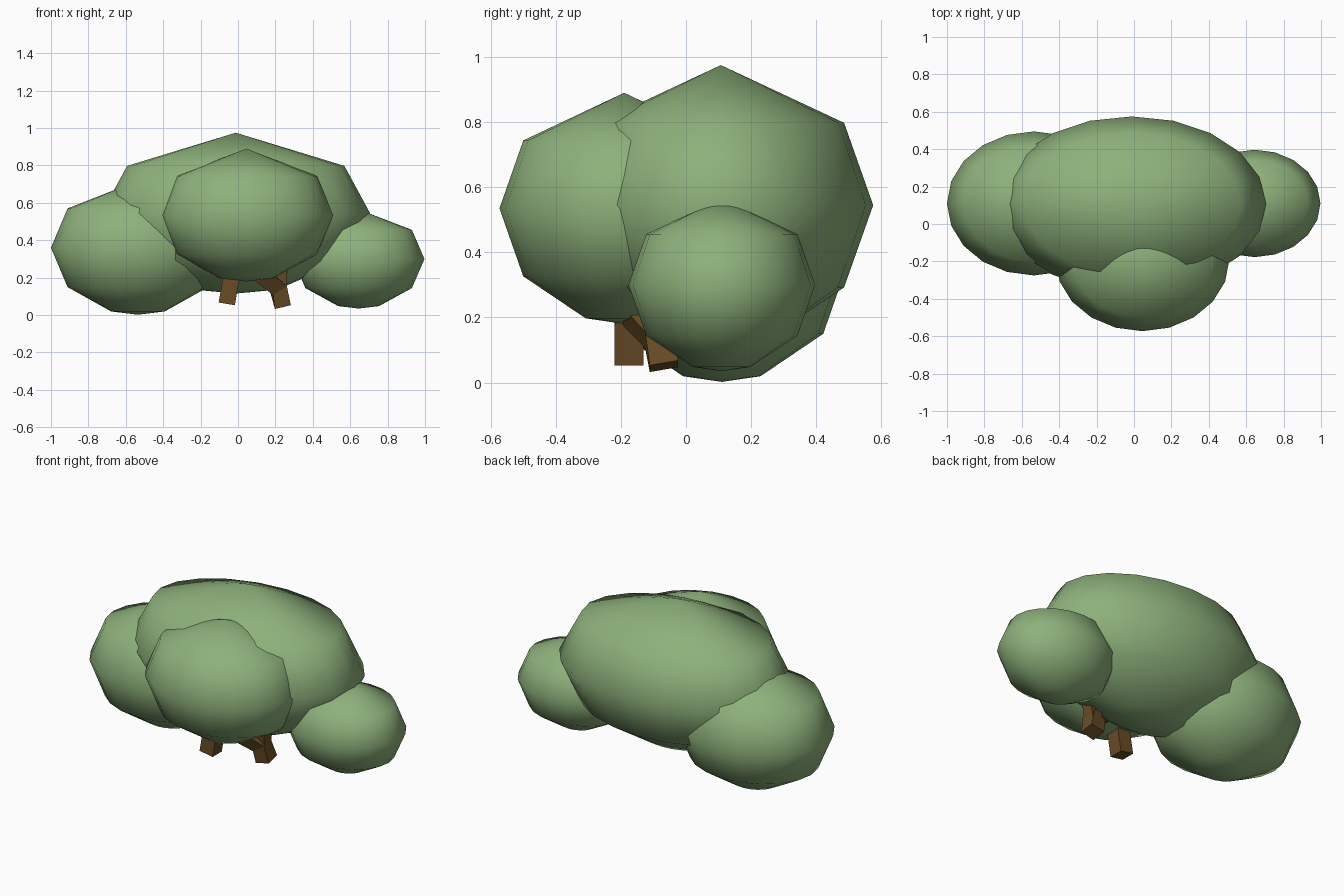
import bpy, bmesh
from math import cos, sin, radians, pi
from mathutils import Vector

if "Cube" in bpy.data.objects:
    bpy.data.objects.remove(bpy.data.objects["Cube"])


def material(name, rgb):
    m = bpy.data.materials.new(name)
    m.diffuse_color = (*rgb, 1)
    m.use_nodes = True
    m.node_tree.nodes["Principled BSDF"].inputs["Base Color"].default_value = m.diffuse_color
    return m


LEAF = material("leaf_green", (0.27, 0.44, 0.2))
BARK = material("bark_brown", (0.14, 0.07, 0.02))


def finish(bm, name, mat, smooth):
    bmesh.ops.recalc_face_normals(bm, faces=bm.faces)
    for f in bm.faces:
        f.smooth = smooth
    me = bpy.data.meshes.new(name)
    bm.to_mesh(me)
    bm.free()
    me.materials.append(mat)
    ob = bpy.data.objects.new(name, me)
    bpy.context.collection.objects.link(ob)
    return ob


def foliage(name, centre, radii):
    # half profile with a pointed cap, spun into 20 sides
    bm = bmesh.new()
    prof = [bm.verts.new((cos(radians(a)) if abs(a) < 90 else 0, 0, sin(radians(a))))
            for a in (90, 36, 0, -36, -72, -90)]
    edges = [bm.edges.new(p) for p in zip(prof, prof[1:])]
    bmesh.ops.spin(bm, geom=prof + edges, cent=(0, 0, 0), axis=(0, 0, 1),
                   angle=2 * pi, steps=20)
    bmesh.ops.remove_doubles(bm, verts=bm.verts, dist=0.001)
    bmesh.ops.scale(bm, vec=radii, verts=bm.verts)
    bmesh.ops.translate(bm, vec=centre, verts=bm.verts)
    return finish(bm, name, LEAF, True)


def branch(name, path, width):
    # square section swept along a bent path
    pts = [Vector(p) for p in path]
    bm = bmesh.new()
    rings = []
    h = width / 2
    for i, p in enumerate(pts):
        d = (pts[min(i + 1, len(pts) - 1)] - pts[max(i - 1, 0)]).normalized()
        side = Vector((0, 1, 0)).cross(d).normalized()
        front = d.cross(side)
        rings.append([bm.verts.new(p + side * h * a + front * h * b)
                      for a, b in ((-1, -1), (1, -1), (1, 1), (-1, 1))])
    for r, s in zip(rings, rings[1:]):
        for k in range(4):
            n = (k + 1) % 4
            bm.faces.new((r[k], r[n], s[n], s[k]))
    bm.faces.new(rings[0])
    bm.faces.new(rings[-1])
    return finish(bm, name, BARK, False)


# Leaf clumps
foliage("main_foliage", (-0.012, 0.107, 0.545), (0.718, 0.468, 0.43))
foliage("left_foliage", (-0.535, 0.11, 0.36), (0.465, 0.385, 0.358))
foliage("front_foliage", (0.045, -0.19, 0.535), (0.465, 0.383, 0.355))
foliage("right_foliage", (0.645, 0.11, 0.30), (0.352, 0.287, 0.265))

# Stems below the leaves
branch("left_stem", [(-0.06, -0.175, 0.06), (-0.04, -0.175, 0.18), (0.0, -0.15, 0.36)], 0.088)
branch("right_stem", [(0.238, -0.068, 0.05), (0.215, -0.085, 0.145),
                      (0.13, -0.15, 0.21), (0.03, -0.15, 0.36)], 0.088)
branch("right_twig", [(0.222, -0.08, 0.13), (0.23, -0.1, 0.3)], 0.07)
